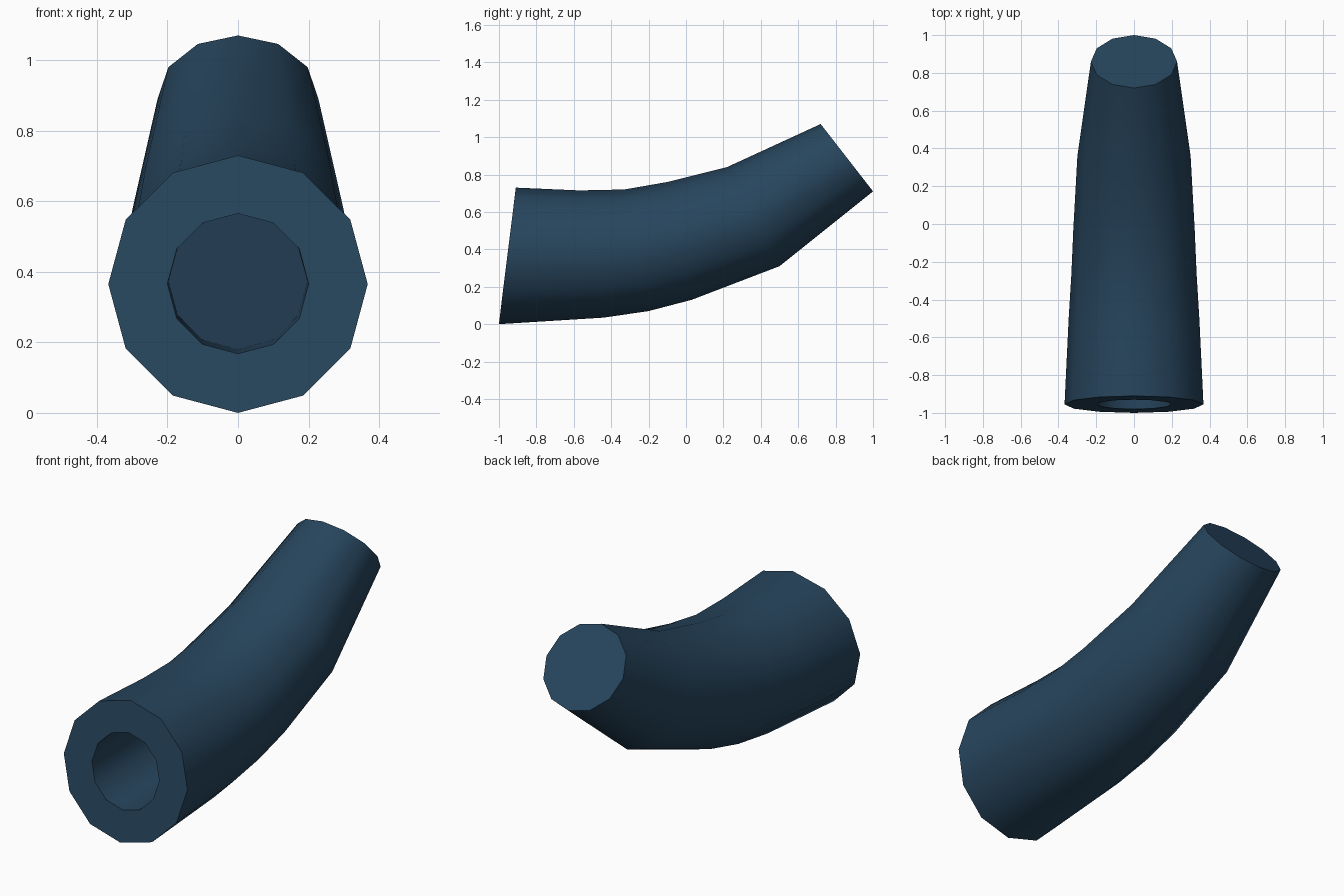
import bpy, bmesh, math

if "Cube" in bpy.data.objects:
    bpy.data.objects.remove(bpy.data.objects["Cube"])

SIDES = 12

# Outer sections: top (y, z) and bottom (y, z) of each ring, front to back
OUTER = [
    ((-0.91, 0.73), (-1.00, 0.00)),
    ((-0.57, 0.715), (-0.44, 0.035)),
    ((-0.33, 0.72), (-0.20, 0.07)),
    ((-0.10, 0.76), (0.03, 0.13)),
    ((0.22, 0.84), (0.50, 0.31)),
    ((0.72, 1.07), (1.00, 0.71)),
]
# Blind bore: mouth and floor
BORE = [
    ((-0.93, 0.565), (-0.98, 0.168)),
    ((-0.33, 0.565), (-0.25, 0.18)),
]


def add_ring(bm, top, bottom):
    cy, cz = (top[0] + bottom[0]) / 2, (top[1] + bottom[1]) / 2
    uy, uz = (top[0] - bottom[0]) / 2, (top[1] - bottom[1]) / 2
    r = math.hypot(uy, uz)
    ring = []
    for i in range(SIDES):
        a = 2 * math.pi * i / SIDES
        c = math.cos(a)
        ring.append(bm.verts.new((r * math.sin(a), cy + uy * c, cz + uz * c)))
    return ring


def bridge(bm, a, b):
    for i in range(SIDES):
        j = (i + 1) % SIDES
        bm.faces.new((a[i], a[j], b[j], b[i]))


bm = bmesh.new()
# Order: bore floor -> bore mouth -> front rim -> back end
rings = [add_ring(bm, *s) for s in BORE[::-1] + OUTER]
for a, b in zip(rings, rings[1:]):
    bridge(bm, a, b)
bm.faces.new(rings[0])
bm.faces.new(rings[-1])
bmesh.ops.recalc_face_normals(bm, faces=bm.faces)

mesh = bpy.data.meshes.new("curved_tube")
bm.to_mesh(mesh)
bm.free()
tube = bpy.data.objects.new("curved_tube", mesh)
bpy.context.collection.objects.link(tube)

# Dark blue colour
mat = bpy.data.materials.new("dark_blue")
mat.diffuse_color = (0.02, 0.06, 0.11, 1)
mat.use_nodes = True
mat.node_tree.nodes["Principled BSDF"].inputs["Base Color"].default_value = mat.diffuse_color
mesh.materials.append(mat)

# Smooth sides, crisp rims
bpy.context.view_layer.objects.active = tube
tube.select_set(True)
bpy.ops.object.shade_smooth_by_angle(angle=math.radians(40))
